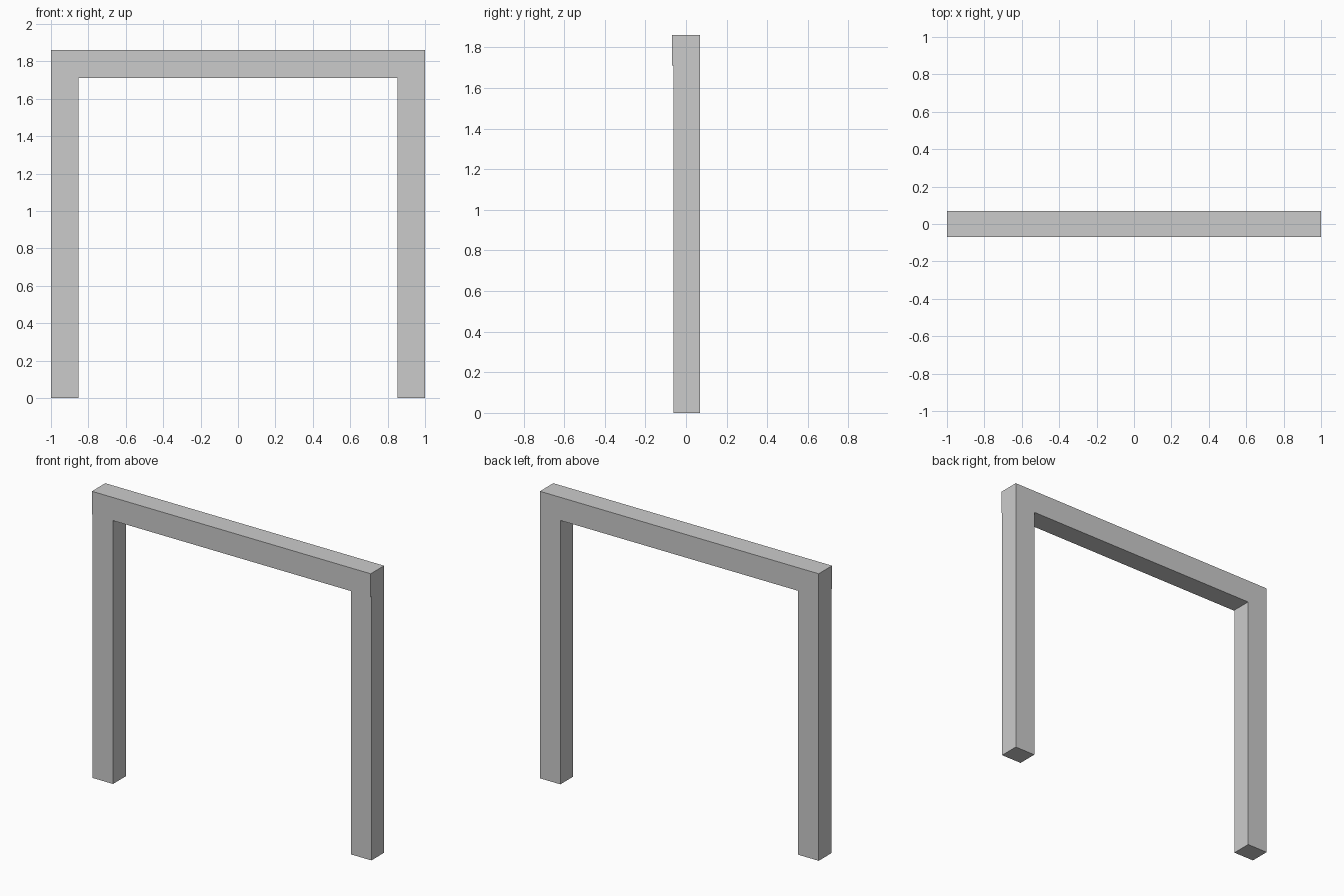
import bpy, bmesh
from mathutils import Vector

if "Cube" in bpy.data.objects:
    bpy.data.objects.remove(bpy.data.objects["Cube"])

HALF, INNER = 1.0, 0.853          # outer and inner half widths
TOP, UNDER = 1.861, 1.711         # beam top and underside
FRONT, BACK, LIP = -0.062, 0.0685, 0.0065

bm = bmesh.new()

# Front outline: inner and outer points shared by legs and beam
v = {(x, z): bm.verts.new((x, FRONT, z))
     for x in (-HALF, -INNER, INNER, HALF) for z in (0, UNDER)}
tops = [bm.verts.new((x, FRONT, TOP)) for x in (HALF, -HALF)]

# Beam and the two legs as joined faces
beam = bm.faces.new([v[x, UNDER] for x in (-HALF, -INNER, INNER, HALF)] + tops)
legs = [bm.faces.new([v[a, 0], v[b, 0], v[b, UNDER], v[a, UNDER]])
        for a, b in ((-HALF, -INNER), (INNER, HALF))]


def extrude(faces, dy):
    geom = bmesh.ops.extrude_face_region(bm, geom=faces)["geom"]
    verts = [g for g in geom if isinstance(g, bmesh.types.BMVert)]
    bmesh.ops.translate(bm, verts=verts, vec=Vector((0, dy, 0)))


# Depth of the whole frame, then the beam's slight step at the front
extrude([beam] + legs, BACK - FRONT)
bm.faces.ensure_lookup_table()
front_beam = [f for f in bm.faces if len(f.verts) == 6
              and all(abs(p.co.y - FRONT) < 1e-5 for p in f.verts)]
extrude(front_beam, -LIP)
bmesh.ops.recalc_face_normals(bm, faces=bm.faces)

mesh = bpy.data.meshes.new("post_and_beam_frame")
bm.to_mesh(mesh)
bm.free()
bpy.context.collection.objects.link(
    bpy.data.objects.new("post_and_beam_frame", mesh))
